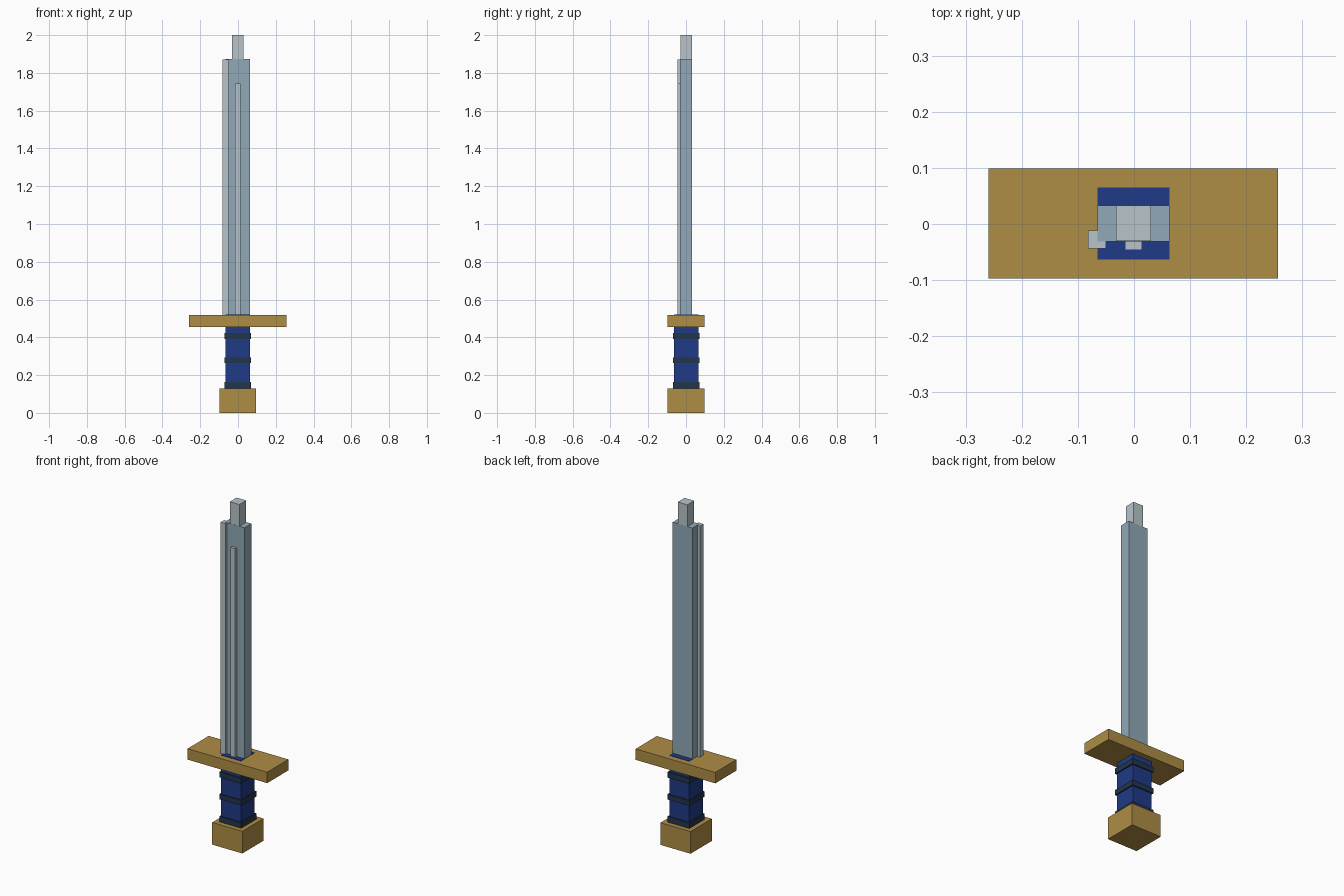
import bpy
import bmesh
from mathutils import Vector

default_cube = bpy.data.objects.get("Cube")
if default_cube:
    bpy.data.objects.remove(default_cube, do_unlink=True)


def make_material(name, colour):
    mat = bpy.data.materials.new(name)
    mat.use_nodes = True
    mat.diffuse_color = (*colour, 1)
    bsdf = next(n for n in mat.node_tree.nodes if n.type == "BSDF_PRINCIPLED")
    bsdf.inputs["Base Color"].default_value = (*colour, 1)
    return mat


gold = make_material("dull gold", (0.43, 0.27, 0.06))
steel = make_material("blue grey steel", (0.285, 0.40, 0.48))
bright = make_material("pale steel", (0.48, 0.56, 0.59))
blue = make_material("grip blue", (0.014, 0.042, 0.24))
dark = make_material("dark slate", (0.016, 0.036, 0.07))


def box(name, x, y, z, mat):
    """Flat-sided block spanning the given (low, high) range on each axis."""
    low, high = (Vector(corner) for corner in zip(x, y, z))
    bm = bmesh.new()
    bmesh.ops.create_cube(bm, size=1)
    bmesh.ops.scale(bm, vec=high - low, verts=bm.verts)
    mesh = bpy.data.meshes.new(name)
    bm.to_mesh(mesh)
    bm.free()
    mesh.materials.append(mat)
    obj = bpy.data.objects.new(name, mesh)
    obj.location = (low + high) / 2
    bpy.context.collection.objects.link(obj)
    return obj


# Hilt: pommel, grip running up through the guard, and crossguard
box("pommel", (-0.099, 0.096), (-0.097, 0.099), (0, 0.13), gold)
box("grip", (-0.065, 0.063), (-0.063, 0.065), (0.12, 0.521), blue)
box("crossguard", (-0.259, 0.257), (-0.097, 0.099), (0.455, 0.519), gold)

# Bands wrapped around the grip
for place, low, high in (("lower", 0.13, 0.163),
                         ("middle", 0.263, 0.293),
                         ("upper", 0.391, 0.423)):
    box(place + "_grip_band", (-0.072, 0.07), (-0.07, 0.072), (low, high), dark)

# Blade with its squared tip, raised edge and central ridge
box("blade", (-0.065, 0.063), (-0.031, 0.033), (0.515, 1.873), steel)
box("blade_tip", (-0.032, 0.03), (-0.03, 0.033), (1.873, 2.0), bright)
box("blade_edge", (-0.082, -0.05), (-0.044, -0.012), (0.515, 1.872), bright)
box("blade_ridge", (-0.016, 0.014), (-0.046, -0.028), (0.515, 1.743), bright)
